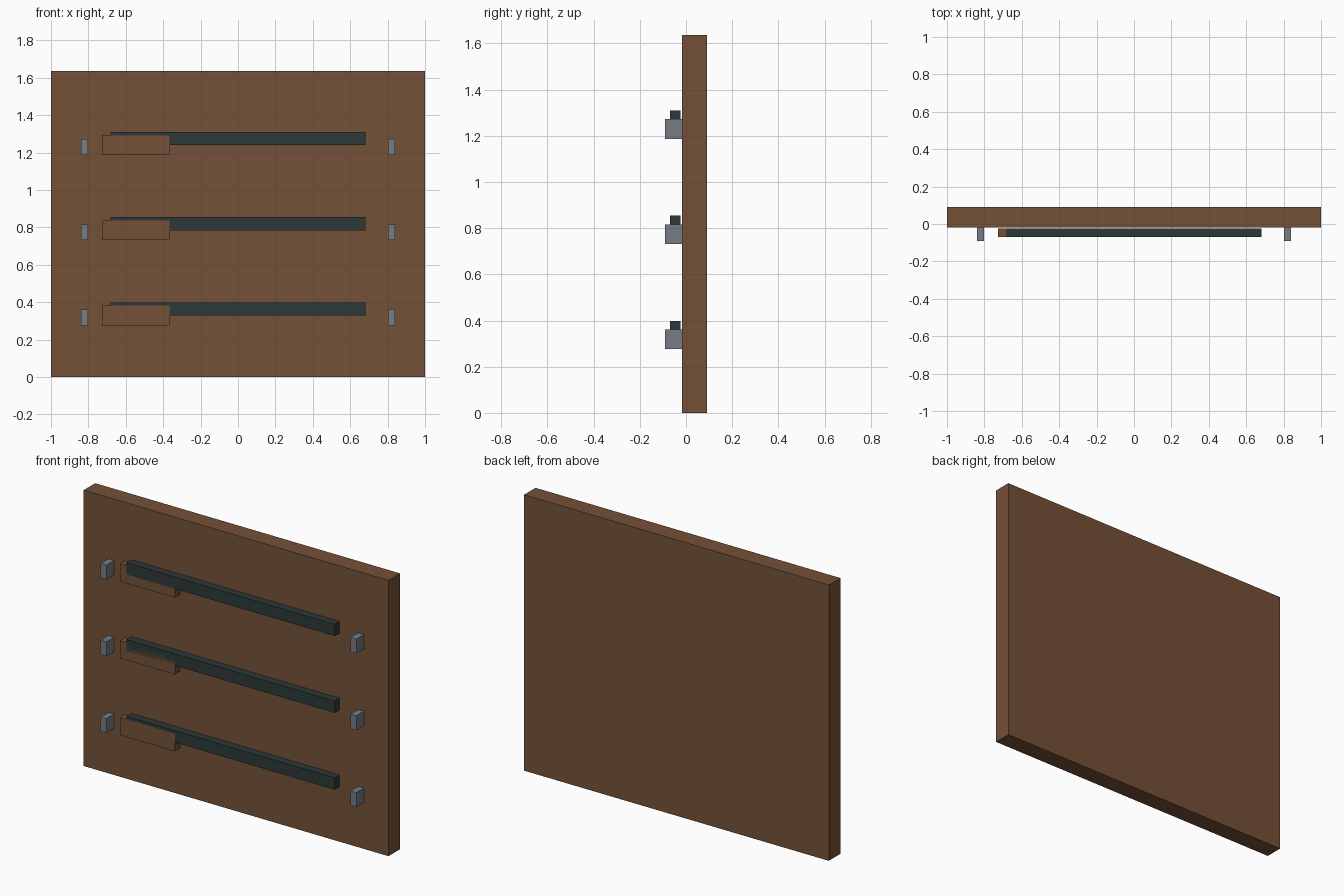
import bpy
import bmesh
from mathutils import Vector

if "Cube" in bpy.data.objects:
    bpy.data.objects.remove(bpy.data.objects["Cube"])


def material(name, rgb):
    """Flat material from 0-255 display values, converted to linear."""
    mat = bpy.data.materials.new(name)
    lin = [((c / 255 + 0.055) / 1.055) ** 2.4 for c in rgb]
    mat.diffuse_color = (*lin, 1.0)
    mat.use_nodes = True
    mat.node_tree.nodes["Principled BSDF"].inputs["Base Color"].default_value = mat.diffuse_color
    return mat


def box(name, lo, hi, mat):
    """Box between two opposite corners."""
    lo, hi = Vector(lo), Vector(hi)
    bm = bmesh.new()
    bmesh.ops.create_cube(bm, size=1.0)
    bmesh.ops.scale(bm, vec=hi - lo, verts=bm.verts)
    bmesh.ops.translate(bm, vec=(lo + hi) / 2, verts=bm.verts)
    mesh = bpy.data.meshes.new(name)
    bm.to_mesh(mesh)
    bm.free()
    mesh.materials.append(mat)
    obj = bpy.data.objects.new(name, mesh)
    bpy.context.collection.objects.link(obj)
    return obj


wood = material("brown wood", (117, 81, 55))
dark = material("dark slate", (45, 56, 57))
steel = material("grey metal", (118, 125, 132))

BOARD_FRONT = -0.018
RAIL_BACK, RAIL_FRONT = -0.023, -0.069
ROW_STEP = 0.4555

# Back board
box("back_board", (-1, BOARD_FRONT, 0), (1, 0.09, 1.636), wood)

# Three identical rows: handle block, long rail and a pair of pegs
for row in range(3):
    z = 0.276 + row * ROW_STEP
    box(f"handle_block_{row + 1}", (-0.727, RAIL_FRONT, z),
        (-0.366, RAIL_BACK, z + 0.105), wood)
    box(f"long_rail_{row + 1}", (-0.683, RAIL_FRONT, z + 0.053),
        (0.683, RAIL_BACK, z + 0.123), dark)
    for side, x in (("left", -0.82), ("right", 0.82)):
        box(f"{side}_peg_{row + 1}", (x - 0.019, -0.09, z),
            (x + 0.019, BOARD_FRONT, z + 0.085), steel)
